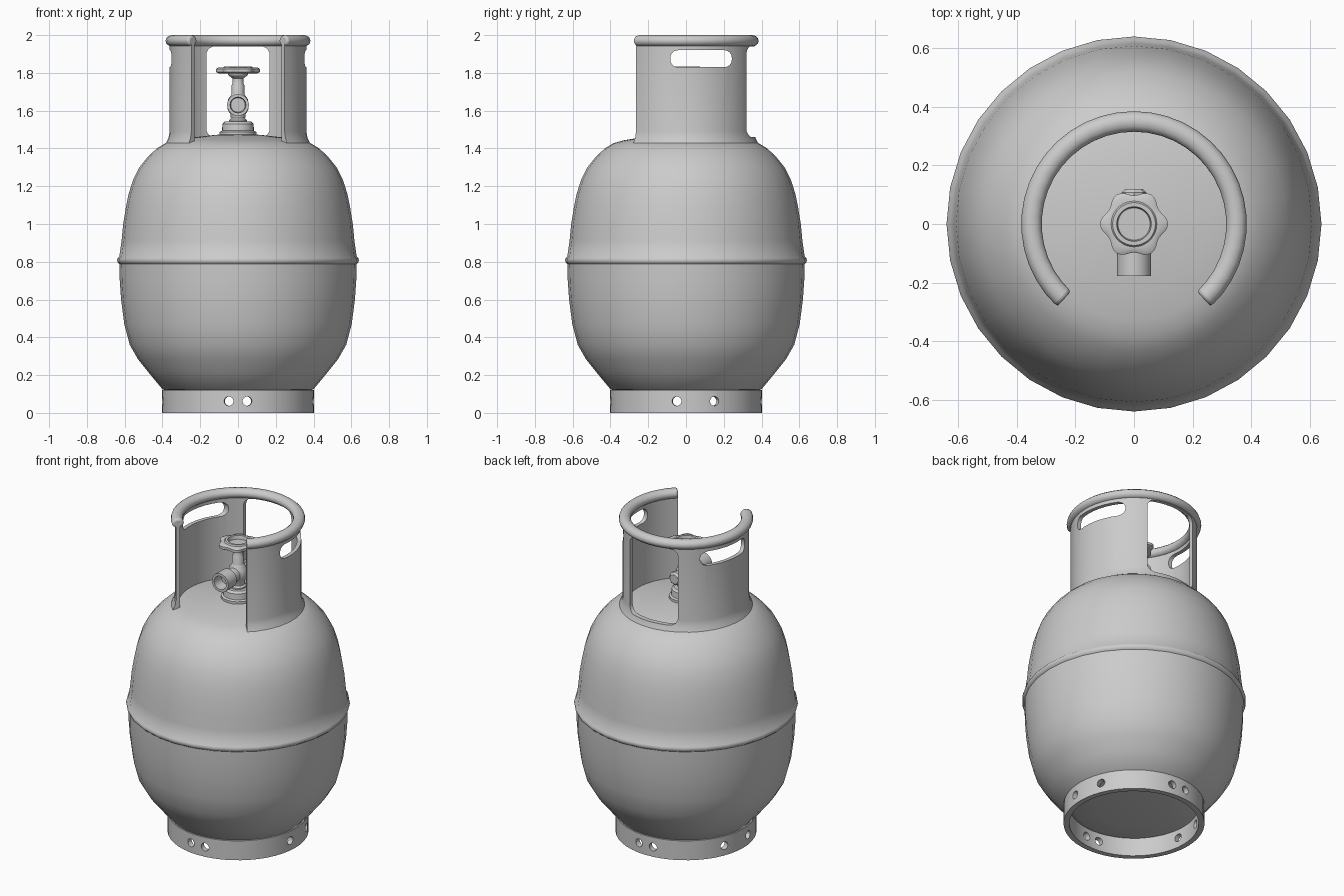
import bpy, bmesh
from math import sin, cos, pi, radians
from mathutils import Matrix

if "Cube" in bpy.data.objects:
    bpy.data.objects.remove(bpy.data.objects["Cube"])


def finish(name, bm, angle=35):
    bmesh.ops.remove_doubles(bm, verts=bm.verts, dist=1e-5)
    bmesh.ops.recalc_face_normals(bm, faces=bm.faces)
    me = bpy.data.meshes.new(name)
    bm.to_mesh(me)
    bm.free()
    ob = bpy.data.objects.new(name, me)
    bpy.context.collection.objects.link(ob)
    smooth(ob, angle)
    return ob


def activate(ob):
    bpy.ops.object.select_all(action='DESELECT')
    ob.select_set(True)
    bpy.context.view_layer.objects.active = ob


def smooth(ob, angle=35):
    activate(ob)
    bpy.ops.object.shade_smooth_by_angle(angle=radians(angle))


def lathe(name, prof, n=32, arc=None, loop=False, lobes=0.0, mat=None, angle=35):
    """Turn an (r, z) profile round z; arc=(start, end) degrees gives a capped part turn."""
    bm = bmesh.new()
    a0, a1 = arc or (0, 360)
    rings = []
    for i in range(n + 1 if arc else n):
        a = radians(a0 + (a1 - a0) * i / n)
        ring = []
        for r, z in prof:
            k = r * (1 + lobes * cos(6 * a)) if r > 0.09 else r
            ring.append(bm.verts.new((k * cos(a), k * sin(a), z)))
        rings.append(ring)
    m = len(prof)
    for i in range(n):
        p, q = rings[i], rings[(i + 1) % len(rings)]
        for j in range(m if loop else m - 1):
            k = (j + 1) % m
            bm.faces.new((p[j], q[j], q[k], p[k]))
    if arc:
        bm.faces.new(rings[0])
        bm.faces.new(rings[-1])
    if mat:
        bm.transform(mat)
    return finish(name, bm, angle)


def rounded_prism(name, w, h, rad, depth, mat):
    """Rounded rectangle w x h in local xy, extruded from z=0 to depth."""
    bm = bmesh.new()
    vs = []
    for c, (sx, sy) in enumerate([(1, 1), (-1, 1), (-1, -1), (1, -1)]):
        for s in range(7):
            a = (c + s / 6) * pi / 2
            vs.append(bm.verts.new((sx * (w / 2 - rad) + rad * cos(a),
                                    sy * (h / 2 - rad) + rad * sin(a), 0)))
    f = bm.faces.new(vs)
    ext = bmesh.ops.extrude_face_region(bm, geom=[f])['geom']
    bmesh.ops.translate(bm, vec=(0, 0, depth),
                        verts=[g for g in ext if isinstance(g, bmesh.types.BMVert)])
    bm.transform(mat)
    return finish(name, bm)


def cut(ob, cutter):
    cutter.hide_render = True
    mod = ob.modifiers.new('cut', 'BOOLEAN')
    mod.operation, mod.solver, mod.object = 'DIFFERENCE', 'EXACT', cutter
    activate(ob)
    bpy.ops.object.modifier_apply(modifier=mod.name)
    bpy.data.objects.remove(cutter)
    smooth(ob)


def T(x, y, z):
    return Matrix.Translation((x, y, z))


RX = Matrix.Rotation(pi / 2, 4, 'X')    # local z -> -y
RY = Matrix.Rotation(pi / 2, 4, 'Y')    # local z -> +x

# Tank with welded seam bead
lathe('tank_body', [
    (0, .085), (.2, .09), (.34, .105), (.40, .125), (.476, .217), (.53, .285), (.573, .36),
    (.602, .47), (.619, .6), (.626, .7), (.628, .788), (.637, .796), (.640, .808),
    (.637, .82), (.628, .83), (.616, .915), (.608, 1.0), (.594, 1.085), (.579, 1.16),
    (.555, 1.235), (.522, 1.3), (.476, 1.357), (.43, 1.4), (.386, 1.427), (.33, 1.443),
    (.24, 1.458), (.12, 1.472), (0, 1.477)], n=32)

# Foot ring with ventilation holes
foot = lathe('foot_ring', [(.403, 0), (.403, .122), (.37, .122), (.37, 0)], n=48, loop=True)
bm = bmesh.new()
for deg in (-97, -83, -7, 22, 83, 97, 158, 187):
    bmesh.ops.create_cone(bm, cap_ends=True, segments=16, radius1=.025, radius2=.025, depth=.14,
                          matrix=Matrix.Rotation(radians(deg), 4, 'Z') @ T(.39, 0, .062) @ RY)
cut(foot, finish('foot_hole_cutter', bm))

# Collar wall, open at the front, with a rear window and two hand slots
ARC = (-47, 227)
collar = lathe('collar', [(.362, 1.97), (.362, 1.49), (.368, 1.455), (.385, 1.42),
                          (.338, 1.42), (.338, 1.97)], n=36, arc=ARC, loop=True)
cut(collar, rounded_prism('window_cutter', .335, .48, .045, .4, T(0, .55, 1.70) @ RX))
cut(collar, rounded_prism('slot_cutter', .09, .325, .04, 1.0, T(-.5, .08, 1.875) @ RY))

# Rolled collar rim
rim = lathe('collar_rim', [(.350 + .035 * cos(i * pi / 6), 1.970 + .030 * sin(i * pi / 6))
                           for i in range(12)], n=32, arc=ARC, loop=True)
bev = rim.modifiers.new('round_ends', 'BEVEL')
bev.width, bev.segments, bev.limit_method, bev.angle_limit = .012, 3, 'ANGLE', radians(60)
activate(rim)
bpy.ops.object.modifier_apply(modifier=bev.name)
smooth(rim, 50)

# Valve boss and stem
lathe('valve_boss', [(0, 1.45), (.097, 1.45), (.097, 1.488), (.085, 1.494), (.082, 1.53),
                     (.07, 1.542), (0, 1.542)], n=24)
lathe('valve_stem', [(0, 1.53), (.048, 1.53), (.048, 1.55), (.038, 1.56), (.04, 1.58),
                     (.054, 1.605), (.058, 1.63), (.052, 1.66), (.036, 1.685), (.034, 1.69),
                     (.034, 1.735), (.028, 1.745), (.028, 1.77), (.048, 1.785), (.048, 1.80),
                     (0, 1.80)], n=20)

# Side outlet facing front, relief plug facing back
lathe('valve_outlet', [(0, 0), (.042, 0), (.042, .085), (.058, .095), (.058, .178), (.042, .178),
                       (.038, .11), (0, .11)], n=20, mat=T(0, 0, 1.63) @ RX)
lathe('relief_plug', [(0, 0), (.032, 0), (.032, .075), (.042, .078), (.042, .108), (.03, .12),
                      (0, .12)], n=8, mat=T(0, 0, 1.63) @ RX.inverted(), angle=25)

# Six-lobed handwheel
lathe('handwheel', [(0, 1.785), (.05, 1.785), (.055, 1.798), (.095, 1.798), (.107, 1.805),
                    (.107, 1.821), (.095, 1.828), (.078, 1.828), (.073, 1.835), (.059, 1.835),
                    (.055, 1.812), (0, 1.812)], n=48, lobes=.09)
